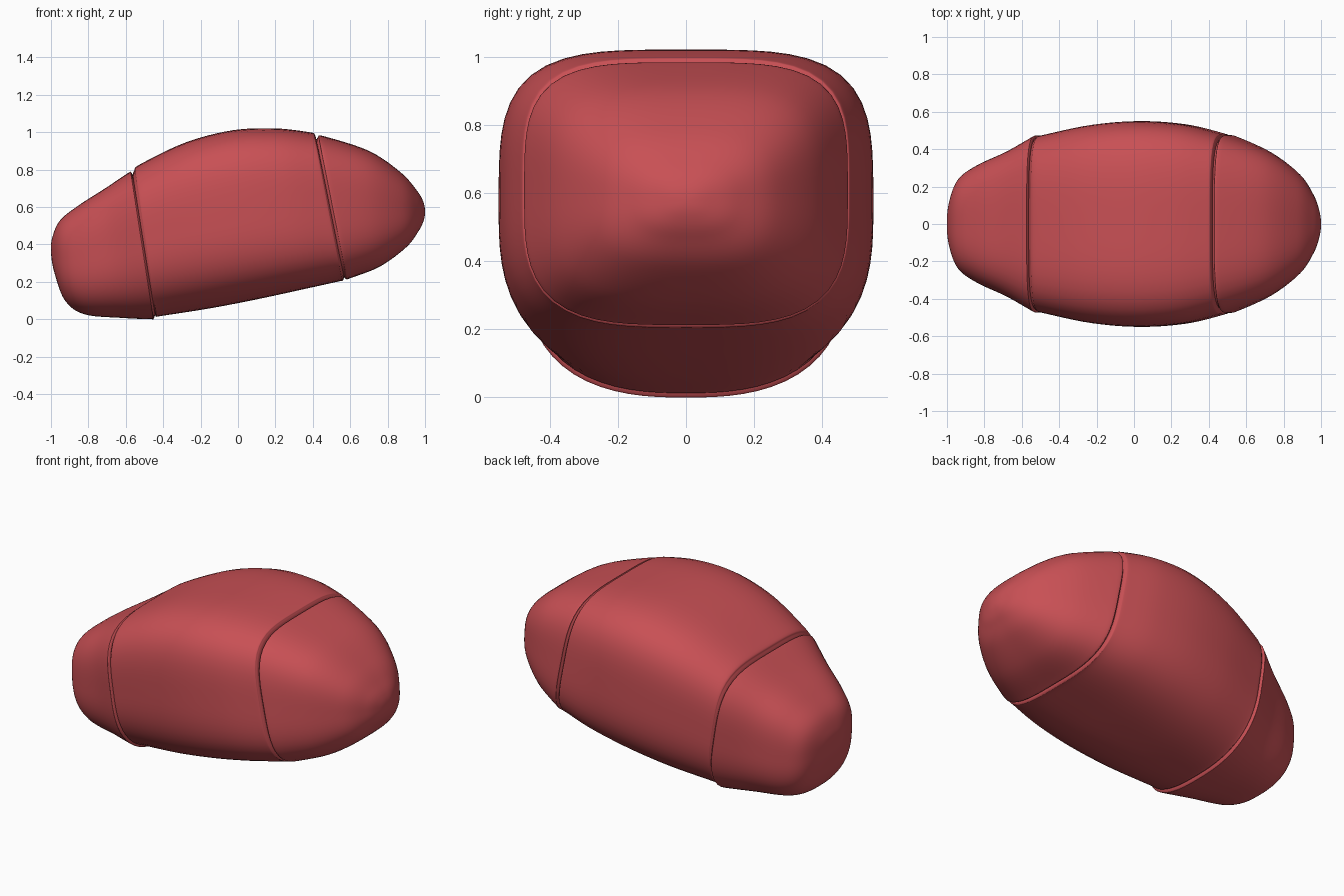
import bpy, bmesh, math
from mathutils import Vector

if "Cube" in bpy.data.objects:
    bpy.data.objects.remove(bpy.data.objects["Cube"])

red = bpy.data.materials.new("soft red")
red.diffuse_color = (0.58, 0.08, 0.09, 1)
red.use_nodes = True
red.node_tree.nodes["Principled BSDF"].inputs["Base Color"].default_value = red.diffuse_color

SIDES, STEPS = 72, 6


def spline(rows, smooth_start, smooth_end):
    """Smooth the key rings; at a pole the row is mirrored so the tip stays round."""
    flip = lambda r: (r[2], r[3], r[0], r[1], -r[4], r[5], r[6])
    first = flip(rows[1]) if smooth_start else rows[0]
    last = flip(rows[-2]) if smooth_end else rows[-1]
    p = [first] + rows + [last]
    out = []
    for i in range(1, len(p) - 2):
        for k in range(STEPS):
            t = k / STEPS
            out.append([0.5 * (2 * b + (c - a) * t + (2 * a - 5 * b + 4 * c - d) * t * t
                               + (3 * b - a - 3 * c + d) * t ** 3)
                        for a, b, c, d in zip(*p[i - 1:i + 3])])
    return out + [list(rows[-1])]


def loft(name, rows, pole_start=False, pole_end=False):
    """Rows: top x, top z, bottom x, bottom z, half width, top and bottom squareness."""
    bm = bmesh.new()
    rings = []
    for tx, tz, bx, bz, w, nt, nb in spline(rows, pole_start, pole_end):
        top, bot = Vector((tx, 0, tz)), Vector((bx, 0, bz))
        mid, up = (top + bot) / 2, (top - bot) / 2
        ring = []
        for j in range(SIDES):
            a = 2 * math.pi * j / SIDES
            c, s = math.cos(a), math.sin(a)
            n = nt if s >= 0 else nb
            r = (abs(c) ** n + abs(s) ** n) ** (-1 / n)
            ring.append(bm.verts.new(mid + up * (r * s) + Vector((0, w * r * c, 0))))
        rings.append(ring)
    for a, b in zip(rings, rings[1:]):
        for j in range(SIDES):
            k = (j + 1) % SIDES
            bm.faces.new((a[j], a[k], b[k], b[j]))
    if not pole_start:
        bm.faces.new(rings[0])
    if not pole_end:
        bm.faces.new(rings[-1])
    bmesh.ops.remove_doubles(bm, verts=bm.verts, dist=1e-5)
    bmesh.ops.recalc_face_normals(bm, faces=bm.faces)
    me = bpy.data.meshes.new(name)
    bm.to_mesh(me)
    bm.free()
    me.materials.append(red)
    ob = bpy.data.objects.new(name, me)
    bpy.context.collection.objects.link(ob)
    bpy.context.view_layer.objects.active = ob
    ob.select_set(True)
    bpy.ops.object.shade_smooth_by_angle(angle=math.radians(50))
    ob.select_set(False)


# lower end cap, from the tip to the left groove
loft("left_cap", [
    (-1.0, .36, -1.0, .36, 0, 2.6, 2.6),
    (-.992, .44, -.982, .25, .12, 2.7, 2.6),
    (-.95, .53, -.925, .10, .24, 3.0, 2.6),
    (-.85, .61, -.82, .026, .315, 3.4, 2.6),
    (-.71, .70, -.62, .007, .39, 3.7, 2.6),
    (-.59, .78, -.47, .0, .464, 3.8, 2.6),
    (-.572, .786, -.452, .003, .472, 3.8, 2.6),
    (-.56, .765, -.443, .025, .456, 3.8, 2.6)], pole_start=True)

# wide middle shell
loft("middle_body", [
    (-.565, .76, -.445, .03, .455, 3.8, 2.6),
    (-.555, .795, -.437, .014, .468, 3.8, 2.6),
    (-.52, .83, -.40, .019, .479, 3.8, 2.6),
    (-.28, .945, -.15, .058, .53, 3.8, 2.8),
    (-.03, 1.01, .10, .106, .55, 3.8, 3.0),
    (.20, 1.02, .34, .158, .533, 3.8, 3.2),
    (.38, 1.0, .53, .20, .488, 3.8, 3.3),
    (.41, .988, .56, .207, .474, 3.8, 3.4),
    (.42, .955, .567, .228, .455, 3.8, 3.4)], )

# upper end cap, from the right groove to the tip
loft("right_cap", [
    (.417, .95, .563, .23, .453, 3.8, 3.4),
    (.428, .974, .578, .214, .468, 3.8, 3.4),
    (.46, .978, .605, .221, .468, 3.8, 3.4),
    (.70, .90, .76, .282, .382, 3.6, 3.2),
    (.87, .785, .90, .385, .265, 3.2, 3.0),
    (.955, .69, .965, .47, .155, 2.8, 2.7),
    (.99, .63, .992, .525, .07, 2.6, 2.6),
    (1.0, .575, 1.0, .575, 0, 2.6, 2.6)], pole_end=True)
